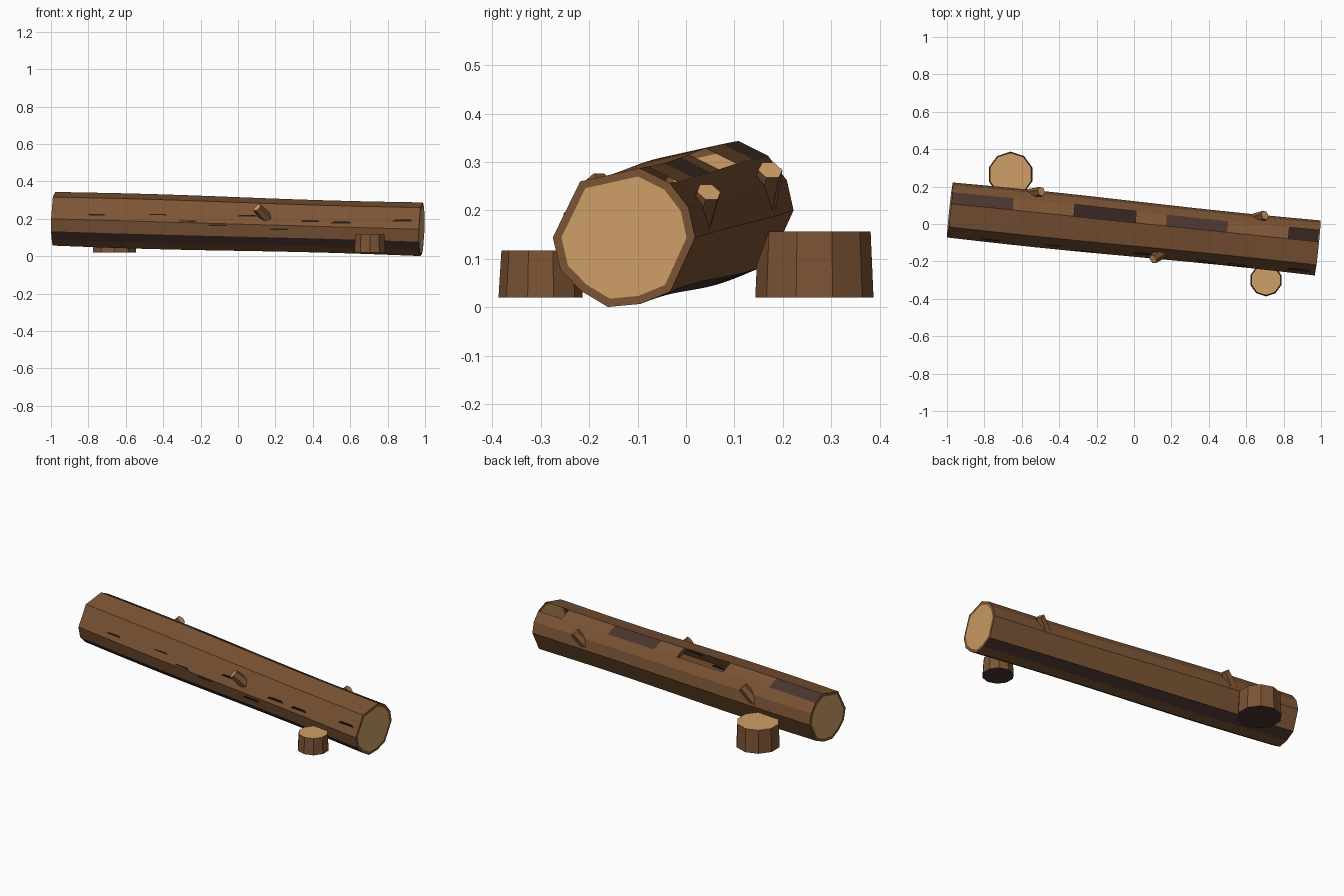
import bpy, bmesh, math
from mathutils import Vector

cube = bpy.data.objects.get("Cube")
if cube:
    bpy.data.objects.remove(cube, do_unlink=True)


def material(name, rgb):
    m = bpy.data.materials.new(name)
    m.use_nodes = True
    m.diffuse_color = (*rgb, 1)
    m.node_tree.nodes["Principled BSDF"].inputs["Base Color"].default_value = (*rgb, 1)
    return m


BARK = material("bark_brown", (0.2, 0.088, 0.035))
WOOD = material("cut_wood_tan", (0.62, 0.345, 0.135))
DARK = material("dark_bark", (0.07, 0.035, 0.028))
CRACK = material("crack_black", (0.02, 0.013, 0.01))


def finish(name, bm, mats):
    me = bpy.data.meshes.new(name)
    bm.normal_update()
    bm.to_mesh(me)
    bm.free()
    for m in mats:
        me.materials.append(m)
    ob = bpy.data.objects.new(name, me)
    bpy.context.collection.objects.link(ob)
    return ob


# Log: irregular section swept along a slightly sinking, slanted axis
START, END = Vector((-0.984, 0.075, 0.2)), Vector((0.982, -0.128, 0.144))
ANGLES = [0, 25, 50, 77, 128, 180, 207, 232, 257, 284, 311]
RADIUS = 0.147
SEGMENTS = 12
PATCH_SIDE = 2
DARK_SIDES = (6, 9)
BARE = {0, 1, 7, 8}
HOLES = {4, 5, 11}


def axis(t):
    return START.lerp(END, t)


def ring(bm, t, scale=1.0):
    c, verts = axis(t), []
    for a in ANGLES:
        r = RADIUS * scale * (1 + 0.025 * math.sin(math.tau * t))
        if a in (232, 284):
            r *= 0.96
        dy, dz = r * math.cos(math.radians(a)), r * math.sin(math.radians(a))
        verts.append(bm.verts.new(c + Vector((0.104 * dy + 0.029 * dz, dy, dz))))
    return verts


def bridge(bm, lower, upper):
    n = len(lower)
    return [bm.faces.new((lower[j], lower[(j + 1) % n], upper[(j + 1) % n], upper[j]))
            for j in range(n)]


bm = bmesh.new()
rings = [ring(bm, i / SEGMENTS) for i in range(SEGMENTS + 1)]
gaps = []
for i in range(SEGMENTS):
    faces = bridge(bm, rings[i], rings[i + 1])
    # Dark strips along the underside, dark and missing bark on the top
    for side in DARK_SIDES:
        faces[side].material_index = 2
    if i in BARE:
        faces[PATCH_SIDE].material_index = 2
    if i in HOLES:
        gaps.append(faces[PATCH_SIDE])
# Sawn ends with a bark rim
for t, outer in ((0, rings[0]), (1, rings[-1])):
    inner = ring(bm, t, 0.88)
    bridge(bm, outer, inner)
    bm.faces.new(inner).material_index = 1
bmesh.ops.recalc_face_normals(bm, faces=bm.faces)
bmesh.ops.delete(bm, geom=gaps, context="FACES_ONLY")
finish("fallen_log", bm, [BARK, WOOD, DARK])


# Tapered prism with a cut wood top and dark base, for stumps and branch stubs
def cut_prism(name, base, tip, r1, r2, sides, turn=0):
    base, tip = Vector(base), Vector(tip)
    rot = (tip - base).to_track_quat("Z", "Y")
    bm = bmesh.new()
    loops = []
    for c, r in ((base, r1), (tip, r2)):
        loops.append([])
        for k in range(sides):
            a = math.radians(turn) + math.tau * k / sides
            loops[-1].append(bm.verts.new(c + rot @ Vector((r * math.cos(a), r * math.sin(a), 0))))
    bridge(bm, *loops)
    bm.faces.new(loops[0][::-1]).material_index = 2
    bm.faces.new(loops[1]).material_index = 1
    return finish(name, bm, [BARK, WOOD, DARK])


cut_prism("back_stump", (-0.66, 0.265, 0.02), (-0.66, 0.265, 0.157), 0.122, 0.116, 10, 18)
cut_prism("front_stump", (0.705, -0.3, 0.02), (0.705, -0.3, 0.117), 0.087, 0.081, 10, 18)

STUBS = {
    "back_left_stub": ((0.62, 0.015, 0.15), (0.7, 0.047, 0.238)),
    "back_right_stub": ((-0.58, 0.15, 0.19), (-0.495, 0.174, 0.283)),
    "front_stub": ((0.17, -0.14, 0.185), (0.102, -0.188, 0.26)),
}
for name, (base, tip) in STUBS.items():
    cut_prism(name, base, tip, 0.034, 0.026, 6)

# Bark cracks along the front: position along x, height above the axis
CRACKS = [(-0.76, 0.027), (-0.59, -0.028), (-0.43, 0.036), (-0.27, 0.006),
          (-0.11, -0.01), (0.05, 0.045), (0.22, -0.022), (0.385, 0.025),
          (0.55, 0.024), (0.88, 0.044)]
for n, (x, dz) in enumerate(CRACKS):
    c = axis((x - START.x) / (END.x - START.x))
    depth = RADIUS - abs(dz) * (0.48 if dz > 0 else 0.3)
    bm = bmesh.new()
    bmesh.ops.create_cube(bm, size=1)
    for v in bm.verts:
        v.co *= Vector((0.11 if v.co.z < 0 else 0.08, 0.009, 0.009))
    ob = finish(f"bark_crack_{n + 1}", bm, [CRACK])
    ob.location = (x, c.y - depth, c.z + dz)
    ob.rotation_euler.z = math.atan2(END.y - START.y, END.x - START.x)
